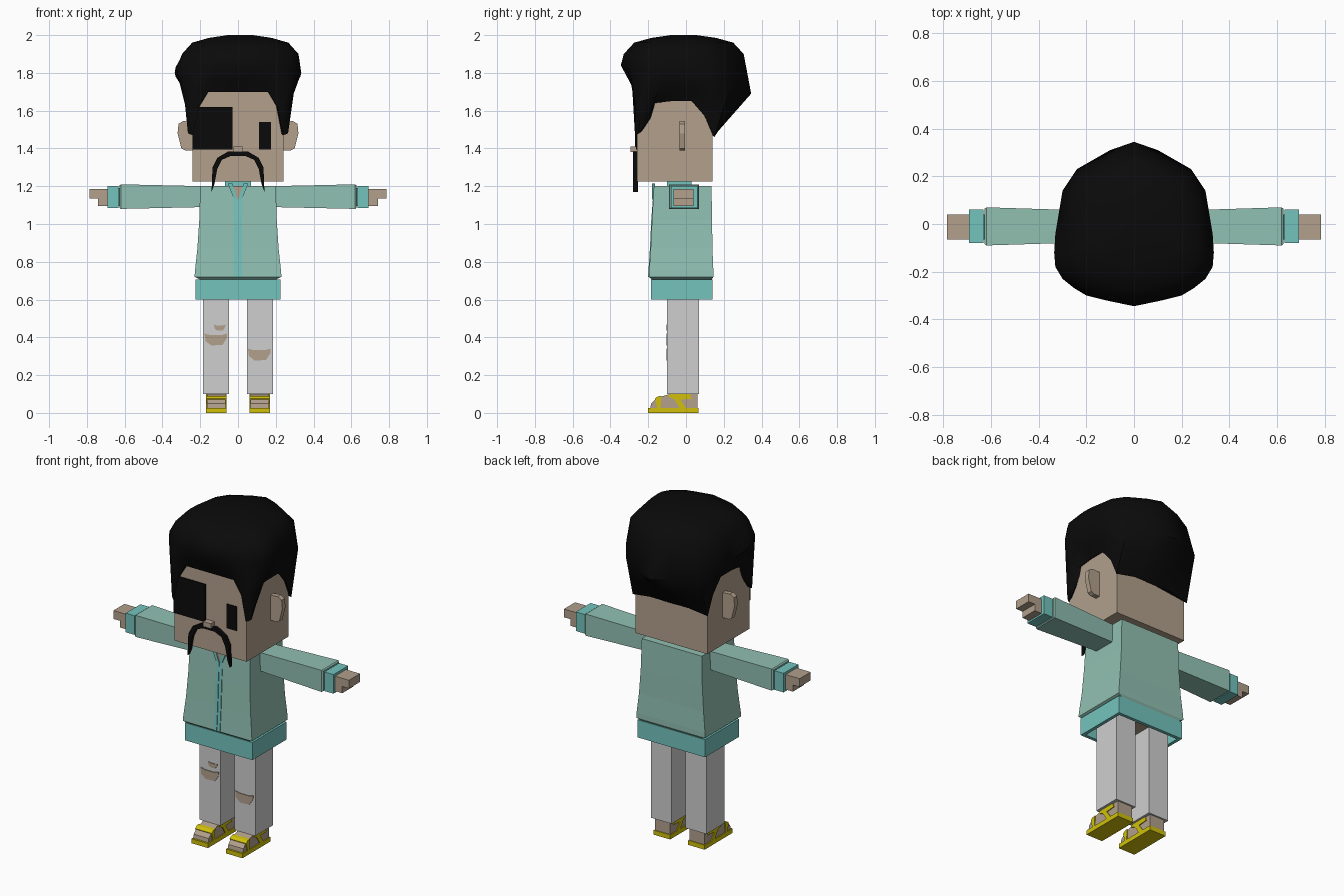
import bpy
import bmesh
from mathutils import Vector

cube = bpy.data.objects.get("Cube")
if cube:
    bpy.data.objects.remove(cube, do_unlink=True)


def material(name, *rgb):
    """Flat material from display values 0-255, stored as linear."""
    linear = [((c / 255 + 0.055) / 1.055) ** 2.4 if c > 10 else c / 255 / 12.92 for c in rgb]
    mat = bpy.data.materials.new(name)
    mat.use_nodes = True
    mat.diffuse_color = (*linear, 1)
    mat.node_tree.nodes["Principled BSDF"].inputs["Base Color"].default_value = (*linear, 1)
    return mat


skin = material("skin", 178, 160, 140)
black = material("black hair", 10, 10, 10)
jacket = material("pale green cloth", 145, 192, 178)
trim = material("turquoise trim", 116, 196, 190)
denim = material("light grey cloth", 207, 207, 207)
yellow = material("yellow leather", 208, 192, 10)


def loft(name, rings, mat, smooth=False):
    """Skin closed rings of equal length and cap both ends."""
    bm = bmesh.new()
    loops = [[bm.verts.new(p) for p in ring] for ring in rings]
    count = len(loops[0])
    for low, high in zip(loops, loops[1:]):
        for i in range(count):
            j = (i + 1) % count
            bm.faces.new((low[i], low[j], high[j], high[i]))
    bm.faces.new(loops[0][::-1])
    bm.faces.new(loops[-1])
    bmesh.ops.recalc_face_normals(bm, faces=bm.faces)
    mesh = bpy.data.meshes.new(name)
    bm.to_mesh(mesh)
    bm.free()
    mesh.materials.append(mat)
    obj = bpy.data.objects.new(name, mesh)
    bpy.context.collection.objects.link(obj)
    if smooth:
        bpy.ops.object.select_all(action="DESELECT")
        obj.select_set(True)
        bpy.context.view_layer.objects.active = obj
        bpy.ops.object.shade_smooth_by_angle(angle=0.7)
    return obj


def rect(x, y, z):
    """Horizontal rectangle from x and y ranges at height z."""
    return [(x[0], y[0], z), (x[1], y[0], z), (x[1], y[1], z), (x[0], y[1], z)]


def box(name, x, y, z, mat):
    return loft(name, [rect(x, y, z[0]), rect(x, y, z[1])], mat)


def front_plate(name, points, y, mat):
    """Outline in x and z, extruded through the y range."""
    return loft(name, [[(px, d, pz) for px, pz in points] for d in y], mat)


def side_plate(name, points, x, mat):
    """Outline in y and z, extruded through the x range."""
    return loft(name, [[(d, py, pz) for py, pz in points] for d in x], mat)


def span(side, a, b):
    return (side * a, side * b)


# Head and face
box("head", (-.24, .24), (-.26, .14), (1.225, 1.76), skin)
box("eye_patch", (-.24, -.03), (-.269, -.26), (1.395, 1.62), black)
box("left_eye", (.11, .175), (-.266, -.26), (1.395, 1.54), black)
box("nose", (-.025, .025), (-.295, -.26), (1.38, 1.41), skin)

outer = [(.05, 1.385), (.11, 1.35), (.135, 1.3), (.14, 1.17)]
inner = [(.125, 1.21), (.11, 1.29), (.085, 1.34), (.04, 1.36)]
half = outer + inner
moustache = half + [(-x, z) for x, z in reversed(half)]
front_plate("moustache", moustache, (-.28, -.255), black)

ear = [(.23, 1.54), (.29, 1.545), (.315, 1.53), (.32, 1.48), (.3, 1.4), (.28, 1.39), (.23, 1.39)]
for side, label in ((1, "left"), (-1, "right")):
    front_plate(label + "_ear", [(side * x, z) for x, z in ear], (-.035, -.005), skin)

# Hair: hairline and widest ring, front centre round to back centre
hairline = [(0, -.27, 1.7), (.16, -.27, 1.7), (.21, -.27, 1.62), (.24, -.27, 1.47),
            (.265, -.25, 1.48), (.26, -.2, 1.55), (.25, -.17, 1.64), (.25, -.08, 1.65),
            (.25, .03, 1.65), (.25, .1, 1.57), (.25, .15, 1.46), (.13, .16, 1.48), (0, .16, 1.48)]
widest = [(0, -.345, 1.84), (.12, -.32, 1.84), (.2, -.3, 1.83), (.25, -.27, 1.82),
          (.3, -.23, 1.82), (.33, -.18, 1.83), (.335, -.12, 1.8), (.33, -.04, 1.78),
          (.315, .05, 1.77), (.3, .14, 1.76), (.24, .23, 1.72), (.1, .31, 1.7), (0, .345, 1.69)]


def mirrored(points):
    return [Vector(p) for p in points] + [Vector((-x, y, z)) for x, y, z in points[-2:0:-1]]


line, wide = mirrored(hairline), mirrored(widest)
rings = [[Vector((p.x * .94, p.y * .94, p.z + .01)) for p in line], line]
rings.append([a.lerp(b, .5) for a, b in zip(line, wide)])
rings.append(wide)
for scale, height in ((.92, 1.9), (.76, 1.96), (.5, 1.985), (.2, 2)):
    rings.append([Vector((p.x * scale + .012, p.y * scale - .012, height)) for p in wide])
loft("hair", rings, black, smooth=True)

# Jacket body, flared towards the hem
profile = [(.2, -.18, .135, .705), (.23, -.197, .145, .72), (.228, -.195, .145, .75),
           (.215, -.187, .14, .87), (.205, -.18, .138, 1.02), (.2, -.17, .135, 1.2)]
loft("jacket_body", [rect((-w, w), (f, b), z) for w, f, b, z in profile], jacket)
hem_in = ((-.205, .205), (-.165, .12))
hem_out = ((-.225, .225), (-.185, .14))
loft("jacket_hem", [rect(*hem_in, .69), rect(*hem_in, .6),
                    rect(*hem_out, .6), rect(*hem_out, .706)], trim)
box("hips", (-.18, .18), (-.1, .07), (.64, .695), skin)

# Collar, neckline and zip
box("collar", (-.07, .07), (-.1, .03), (1.19, 1.225), trim)
front_plate("neckline", [(-.035, 1.2), (.035, 1.2), (0, 1.13)], (-.176, -.165), skin)
zip_front = [(f - .004, z) for w, f, b, z in profile[1:]]
zip_back = [(f + .01, z) for w, f, b, z in reversed(profile[1:])]
zip_line = [(y, min(z, 1.15)) for y, z in zip_front + zip_back]
for side, label in ((1, "left"), (-1, "right")):
    side_plate(label + "_zip_edge", zip_line, span(side, .002, .02), trim)
    lapel = [(.03, 1.215), (.055, 1.215), (.02, 1.13), (.002, 1.13)]
    front_plate(label + "_lapel", [(side * x, z) for x, z in lapel], (-.181, -.165), trim)

# Arms and hands
for side, label in ((1, "left"), (-1, "right")):
    sleeve = [(.17, .066, .055), (.62, .08, .065), (.627, .074, .06)]
    loft(label + "_sleeve",
         [[(side * x, -.01 + a * dy, 1.145 + b * dz)
           for a, b in ((-1, -1), (1, -1), (1, 1), (-1, 1))] for x, dy, dz in sleeve], jacket)
    box(label + "_wrist", span(side, .6, .64), (-.065, .04), (1.095, 1.19), trim)
    box(label + "_cuff", span(side, .632, .692), (-.08, .06), (1.085, 1.2), trim)
    hand = [(.68, 1.185), (.785, 1.185), (.785, 1.135), (.74, 1.135), (.74, 1.095), (.68, 1.095)]
    front_plate(label + "_hand", [(side * x, z) for x, z in hand], (-.065, .04), skin)

# Legs and sandals
foot = [(-.19, .02), (-.185, .05), (-.155, .08), (-.1, .095), (-.06, .11), (.06, .11), (.06, .02)]
toe_strap = [(-.15, .02), (-.165, .075), (-.15, .087), (-.13, .09), (-.135, .02)]
ankle_strap = [(-.1, .09), (-.08, .1), (.02, .1), (.03, .075), (-.03, .07),
               (.005, .02), (-.03, .02), (-.06, .07)]
for side, label in ((1, "left"), (-1, "right")):
    box(label + "_leg", span(side, .047, .185), (-.1, .07), (.1, .68), denim)
    side_plate(label + "_foot", foot, span(side, .065, .165), skin)
    box(label + "_sole", span(side, .06, .17), (-.2, .065), (0, .027), yellow)
    for kind, outline in (("toe", toe_strap), ("ankle", ankle_strap)):
        side_plate(f"{label}_{kind}_strap", outline, span(side, .06, .17), yellow)

# Torn knees
tear = [(-.06, .03), (-.03, .022), (.03, .022), (.06, .03), (.058, .005),
        (.035, -.03), (-.025, -.033), (-.055, -.01)]
for name, x, z, size in (("right_knee_tear", -.117, .39, 1),
                         ("left_knee_tear", .113, .31, 1),
                         ("small_knee_tear", -.097, .452, .5)):
    front_plate(name, [(x + px * size, z + pz * size) for px, pz in tear], (-.104, -.098), skin)
